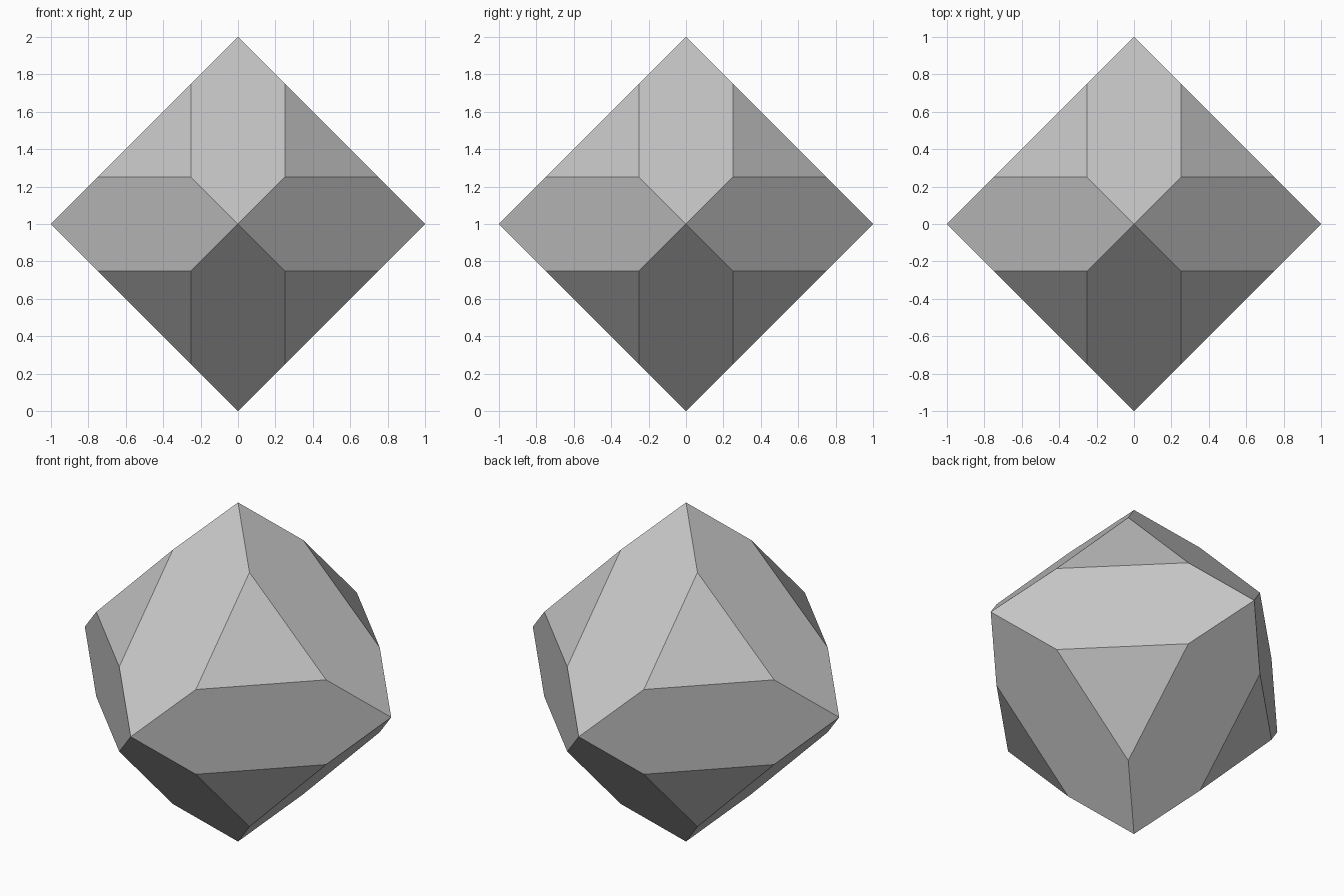
import bpy
import bmesh
from itertools import product
from mathutils import Vector

cube = bpy.data.objects.get("Cube")
if cube:
    bpy.data.objects.remove(cube, do_unlink=True)

# Single grey material
GREY = (0.55, 0.55, 0.55, 1.0)
grey = bpy.data.materials.new("plain grey")
grey.use_nodes = True
grey.diffuse_color = GREY
grey.node_tree.nodes["Principled BSDF"].inputs["Base Color"].default_value = GREY

TIP = 1.0           # distance of the six four-sided points from the centre
CUT = 0.5           # how far along each edge the blunt corners are cut off
centre = Vector((0, 0, TIP))

bm = bmesh.new()
for axis in range(3):
    for side in (-1, 1):
        # Sharp point on the axis
        tip = Vector()
        tip[axis] = side * TIP
        bm.verts.new(tip + centre)
        # Cut points on the four edges that run from it to the blunt corners
        for signs in product((-1, 1), repeat=3):
            if signs[axis] == side:
                corner = Vector(signs) * TIP / 2
                bm.verts.new(tip.lerp(corner, CUT) + centre)

# Wrap the points, then merge coplanar triangles into hexagons
bmesh.ops.convex_hull(bm, input=bm.verts)
bmesh.ops.dissolve_limit(bm, angle_limit=0.01, verts=bm.verts, edges=bm.edges)
bmesh.ops.recalc_face_normals(bm, faces=bm.faces)

mesh = bpy.data.meshes.new("truncated_rhombic_solid")
bm.to_mesh(mesh)
bm.free()
mesh.materials.append(grey)
solid = bpy.data.objects.new("truncated_rhombic_solid", mesh)
bpy.context.collection.objects.link(solid)
